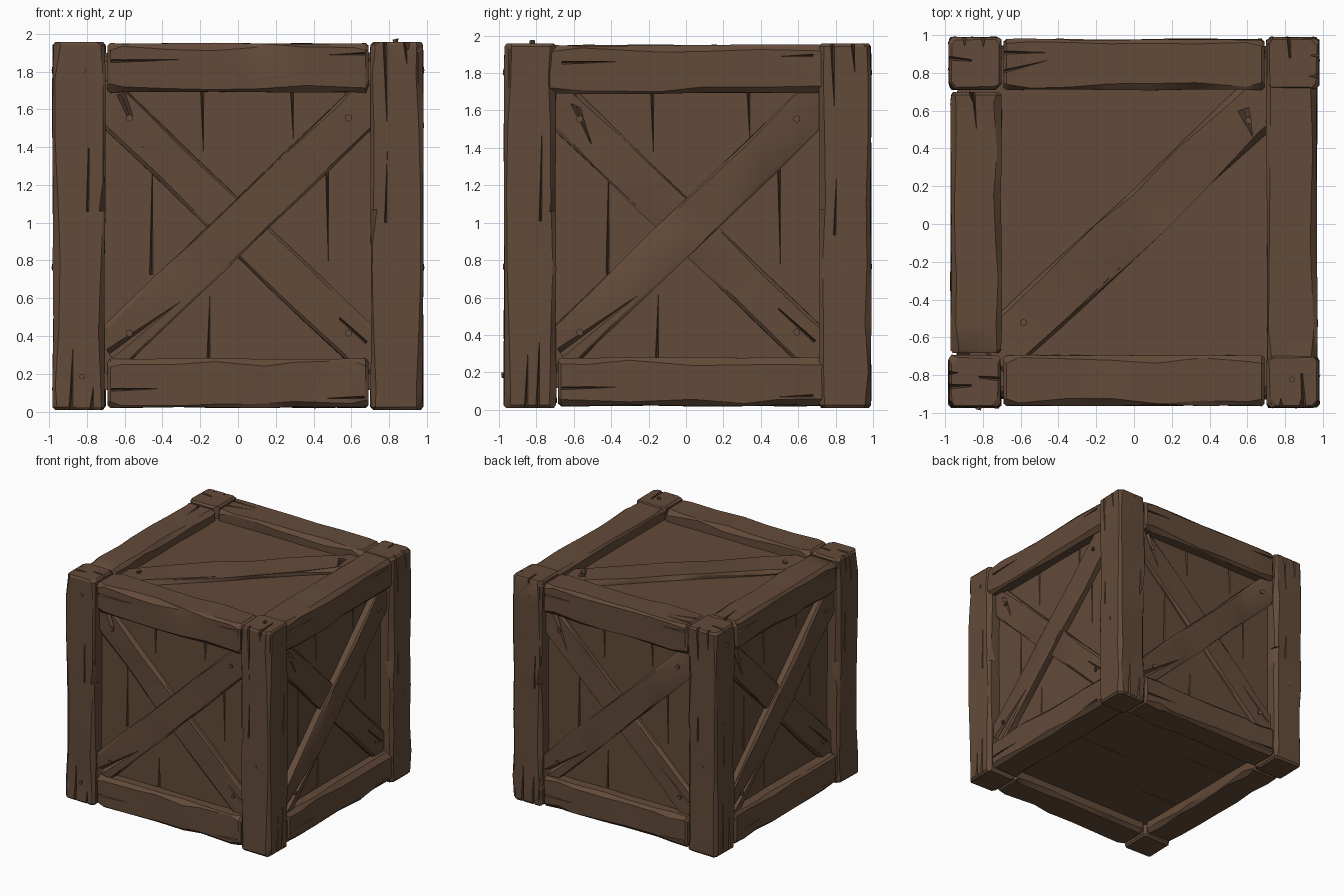
import bpy, bmesh, math, random
from mathutils import Vector

random.seed(7)
old = bpy.data.objects.get("Cube")
if old:
    bpy.data.objects.remove(old, do_unlink=True)

wood = bpy.data.materials.new("brown_wood")
wood.use_nodes = True
COL = (0.125, 0.070, 0.041, 1)
wood.diffuse_color = COL
wood.node_tree.nodes["Principled BSDF"].inputs["Base Color"].default_value = COL

CENTRE = Vector((0, 0.008, 0.985))
X, Y, Z = Vector((1, 0, 0)), Vector((0, 1, 0)), Vector((0, 0, 1))
# Each face: across, up, outward
FACES = {"front": (X, Z, -Y), "right": (Y, Z, X), "back": (-X, Z, Y),
         "left": (-Y, Z, -X), "top": (X, Y, Z), "bottom": (X, -Y, -Z)}
SIDES = ["front", "right", "back", "left"]
IN, OUT, PANEL = 0.70, 0.984, 0.87


def at(face, u, v, d):
    a, b, n = FACES[face]
    return CENTRE + a * u + b * v + n * d


def finish(name, bm):
    bmesh.ops.recalc_face_normals(bm, faces=bm.faces)
    me = bpy.data.meshes.new(name)
    bm.to_mesh(me)
    bm.free()
    me.materials.append(wood)
    ob = bpy.data.objects.new(name, me)
    bpy.context.collection.objects.link(ob)
    return ob


def beam(name, p, q, normal, w, t, rough=0.006, chamfer=0.02):
    """Worn beam: chamfered section lofted from p to q along its outer face."""
    axis = (q - p).normalized()
    side = axis.cross(normal).normalized()
    length = (q - p).length
    inner = [0.08, 0.24, 0.4, 0.57, 0.74, 0.91]
    steps = [0, 0.016 / length] + [s + random.uniform(-.04, .04) for s in inner]
    steps += [1 - 0.016 / length, 1]
    bm = bmesh.new()
    rings = []
    for i, s in enumerate(steps):
        shrink = 0.014 if i in (0, len(steps) - 1) else 0
        ring = []
        hw, hd = w / 2 - shrink, t / 2 - shrink
        for sx, sy in ((1, 1), (-1, 1), (-1, -1), (1, -1)):
            c = chamfer * random.uniform(0.4, 1.6)
            pair = [(hw, hd - c), (hw - c, hd)]
            if sx * sy < 0:
                pair.reverse()
            for a, b in pair:
                a -= random.uniform(0, rough)
                b -= random.uniform(0, rough)
                ring.append(bm.verts.new(p + axis * length * s + side * a * sx
                                         + normal * (b * sy - t / 2)))
        rings.append(ring)
    for r0, r1 in zip(rings, rings[1:]):
        for k in range(8):
            j = (k + 1) % 8
            bm.faces.new((r0[k], r0[j], r1[j], r1[k]))
    bm.faces.new(rings[0])
    bm.faces.new(rings[-1])
    bmesh.ops.triangulate(bm, faces=bm.faces)
    return finish(name, bm)


def wedge(face, u, v, du, dv, w, d, depth):
    """Cutter for a tapered split from (u, v) running out along (du, dv)."""
    across = Vector((-dv, du)).normalized() * w / 2
    bm = bmesh.new()
    vs = [bm.verts.new(p) for p in (
        at(face, u + across.x, v + across.y, d + 0.01),
        at(face, u - across.x, v - across.y, d + 0.01),
        at(face, u + du, v + dv, d + 0.005), at(face, u, v, d - depth))]
    for k in range(4):
        bm.faces.new([vs[j] for j in range(4) if j != k])
    cutter = finish("split_cutter", bm)
    cutter.hide_render = True
    return cutter


def bounds(ob):
    cols = list(zip(*(v.co for v in ob.data.vertices)))
    return [min(c) for c in cols], [max(c) for c in cols]


def volume(me):
    bm = bmesh.new()
    bm.from_mesh(me)
    vol = abs(bm.calc_volume())
    bm.free()
    return vol


def carve(objects, cutters):
    """Cut each split out of the parts it touches, keeping only clean cuts."""
    for ob in objects:
        lo, hi = bounds(ob)
        for cutter in cutters:
            clo, chi = bounds(cutter)
            if any(clo[i] > hi[i] or chi[i] < lo[i] for i in range(3)):
                continue
            mod = ob.modifiers.new("split", 'BOOLEAN')
            mod.operation, mod.solver, mod.object = 'DIFFERENCE', 'EXACT', cutter
            graph = bpy.context.evaluated_depsgraph_get()
            result = bpy.data.meshes.new_from_object(ob.evaluated_get(graph))
            ob.modifiers.remove(mod)
            if 0.97 < volume(result) / volume(ob.data) < 1.001:
                ob.data = result
    for cutter in cutters:
        bpy.data.objects.remove(cutter, do_unlink=True)


# Inner box behind the frame
bm = bmesh.new()
bmesh.ops.create_cube(bm, size=2 * PANEL)
bmesh.ops.translate(bm, verts=bm.verts, vec=CENTRE)
panel = finish("inner_panels", bm)

# Corner posts and rails
frame = []
MID, WIDE = (IN + OUT) / 2, OUT - IN
for sx, xn in ((-1, "right"), (1, "left")):
    for sy, yn in ((-1, "front"), (1, "back")):
        foot = CENTRE + Vector((sx * MID, sy * OUT, -0.976))
        frame.append(beam(f"{yn}_{xn}_post", foot, foot + Z * 1.948, Y * sy,
                          WIDE, WIDE, 0.008, 0.024))
for face in SIDES:
    n = FACES[face][2]
    for level, sv in (("top", 1), ("bottom", -1)):
        lo, hi = -IN + 0.008, IN - 0.008
        if face == "right":          # this side runs on into its posts
            lo, hi = (-0.972 if sv > 0 else lo), 0.972
        v = sv * 0.835
        frame.append(beam(f"{face}_{level}_rail", at(face, lo, v, OUT - 0.01),
                          at(face, hi, v, OUT - 0.01), n, 0.266, 0.276, 0.009, 0.026))

# Crossed braces, the rising one lying over the falling one
braces = []
for face in SIDES:
    n = FACES[face][2]
    for name, s, top in (("falling", -1, 0.912), ("rising", 1, 0.94)):
        braces.append(beam(f"{face}_{name}_brace", at(face, -0.75, -0.72 * s - 0.01, top),
                           at(face, 0.75, 0.72 * s - 0.01, top), n, 0.24, 0.11, 0.012, 0.012))
braces.append(beam("lid_brace", at("top", -0.76, -0.72, 0.92), at("top", 0.76, 0.72, 0.92),
                   Z, 0.29, 0.1, 0.02, 0.02))

# Splits between the panel planks
cuts = []
for face in SIDES:
    for u, v, dv in ((-0.44, -0.26, 0.72), (0.46, 0.33, -0.62),
                     (-0.16, 0.72, -0.4), (-0.14, -0.72, 0.4), (0.3, 0.72, -0.3)):
        u += random.uniform(-0.03, 0.03)
        cuts.append(wedge(face, u, v, 0.008, dv, 0.022, PANEL, 0.04))
for u, v, du in ((-0.72, 0.3, 0.5), (0.7, -0.05, -0.75), (-0.72, -0.35, 0.6)):
    cuts.append(wedge("bottom", u, v, du, 0.01, 0.018, PANEL, 0.03))
carve([panel], cuts)

# Splits and chips in the frame
cuts = []
for face in SIDES:
    d = OUT - 0.008
    for s in (-1, 1):
        for k in range(2):           # end grain splits in posts
            u = s * (0.79 + 0.09 * k + random.uniform(-.02, .02))
            cuts.append(wedge(face, u, s * 0.99, 0.012, -s * random.uniform(0.12, 0.5),
                              0.024, d, 0.05))
        u = s * random.uniform(0.76, 0.9)
        cuts.append(wedge(face, u, random.uniform(-.4, .2), 0.01,
                          random.uniform(0.3, 0.6), 0.016, d, 0.03))
        # splits along the rails
        cuts.append(wedge(face, -0.67, s * 0.87, random.uniform(0.3, 0.5), 0.01, 0.022, d, 0.045))
        cuts.append(wedge(face, 0.67, s * 0.91, -random.uniform(0.25, 0.4), -0.01, 0.02, d, 0.04))
        # bite out of the post's inner edge
        cuts.append(wedge(face, s * 0.69, 0.08, s * 0.02, -0.2 * s, 0.1, d, 0.1))
for u, v, du, dv in ((-0.69, 0.9, 0.3, 0), (-0.69, 0.8, 0.28, 0.07), (-0.98, 0.87, 0.2, -0.02),
                     (-0.87, 0.7, 0.03, -0.1), (-0.98, -0.87, 0.2, 0.01), (-0.7, -0.83, -0.2, 0.02),
                     (-0.85, 0.69, 0.02, -0.25), (0.82, 0.99, 0.01, -0.2), (0.9, -0.98, -0.02, 0.3)):
    cuts.append(wedge("top", u, v, du, dv, 0.024, 0.965, 0.04))
carve(frame, cuts)

# Chips along the brace edges
cuts = []
for face in SIDES:
    cuts.append(wedge(face, -0.68, -0.68, 0.42, 0.31, 0.06, 0.93, 0.05))
    cuts.append(wedge(face, -0.62, 0.70, 0.12, -0.3, 0.05, 0.9, 0.04))
    cuts.append(wedge(face, 0.68, -0.62, -0.3, 0.27, 0.02, 0.9, 0.03))
cuts.append(wedge("top", 0.58, 0.6, 0.05, -0.15, 0.07, 0.91, 0.04))
cuts.append(wedge("top", 0.68, 0.42, -0.4, -0.42, 0.05, 0.91, 0.05))
carve(braces, cuts)

# Nail heads
bm = bmesh.new()


def nail(face, u, v, d, height=0.014, r=0.02):
    base, tip = [], []
    for k in range(6):
        t = math.tau * k / 6 + u
        c, s = r * math.cos(t), r * math.sin(t)
        base.append(bm.verts.new(at(face, u + c * 0.6, v + s * 0.6, d - 0.03)))
        tip.append(bm.verts.new(at(face, u + c + 0.005, v + s, d + height + c * 0.25)))
    for k in range(6):
        j = (k + 1) % 6
        bm.faces.new((base[k], base[j], tip[j], tip[k]))
    bm.faces.new(base)
    bm.faces.new(tip)


for face in SIDES:
    for s in (-1, 1):
        nail(face, -0.58 * s, -0.57 * s, 0.935)
        nail(face, -0.58 * s, 0.57 * s, 0.907)
    nail(face, -0.83, 0.82, OUT - 0.006, 0.004)
    nail(face, 0.84, -0.22, OUT - 0.006, 0.004)
nail("front", -0.83, -0.8, OUT - 0.004, 0.012, 0.016)
nail("top", 0.83, -0.83, 0.968, 0.02, 0.016)
nail("top", -0.59, -0.53, 0.915)
nail("top", 0.6, 0.54, 0.915)
nails = finish("nails", bm)

# Soft shading across shallow facets, hard at the edges
bpy.ops.object.select_all(action='DESELECT')
for ob in frame + braces + [panel, nails]:
    ob.select_set(True)
bpy.context.view_layer.objects.active = panel
bpy.ops.object.shade_smooth_by_angle(angle=math.radians(25))
